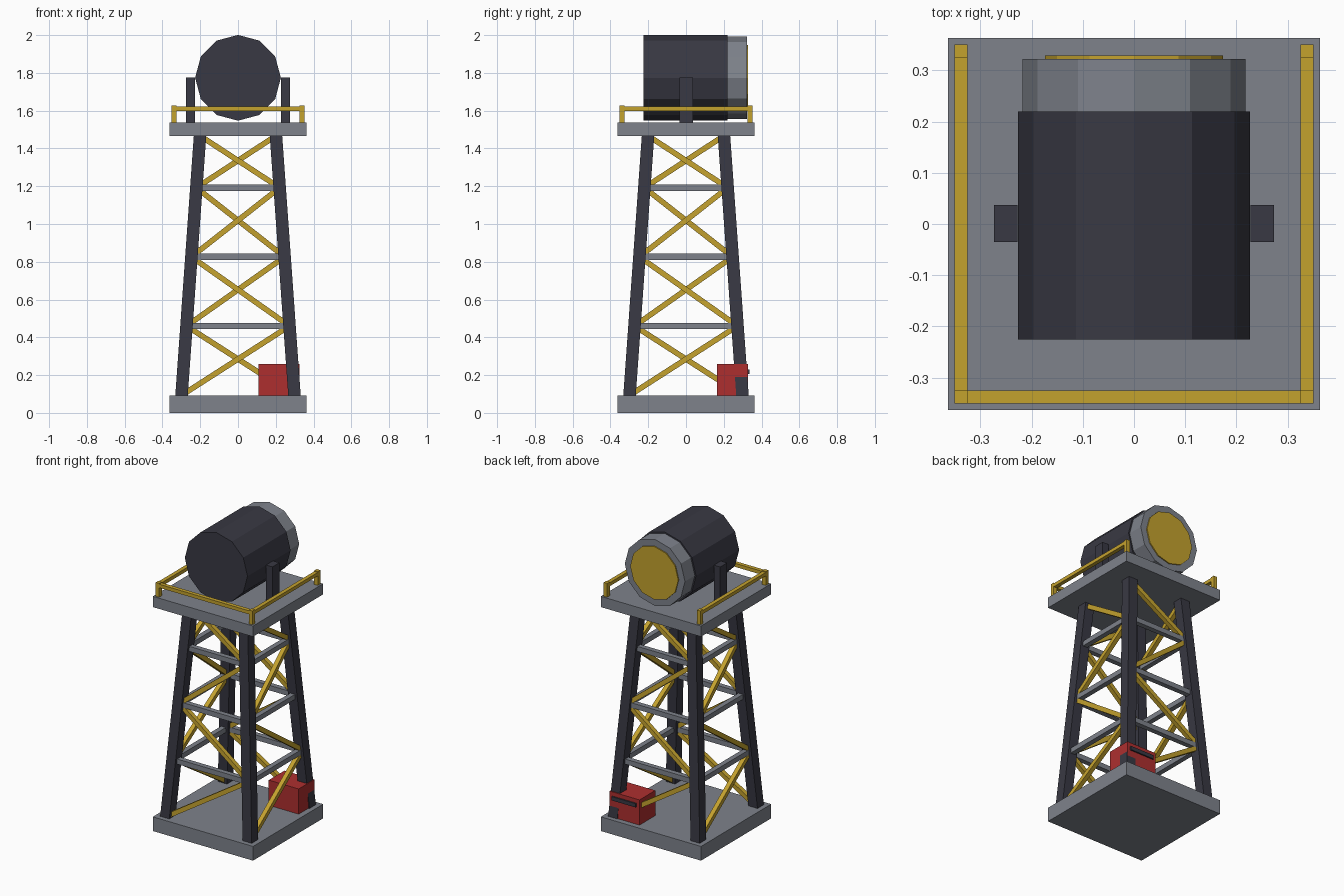
import bpy, bmesh, math
from mathutils import Vector, Matrix

cube = bpy.data.objects.get("Cube")
if cube:
    bpy.data.objects.remove(cube, do_unlink=True)


def material(name, r, g, b):
    m = bpy.data.materials.new(name)
    m.use_nodes = True
    m.diffuse_color = (r, g, b, 1)
    m.node_tree.nodes["Principled BSDF"].inputs["Base Color"].default_value = (r, g, b, 1)
    return m


DARK = material("dark steel", 0.04, 0.04, 0.056)
GREY = material("grey metal", 0.21, 0.225, 0.26)
YELLOW = material("safety yellow", 0.55, 0.36, 0.027)
RED = material("red paint", 0.42, 0.028, 0.028)


def finish(name, bm, mat):
    bmesh.ops.recalc_face_normals(bm, faces=bm.faces)
    mesh = bpy.data.meshes.new(name)
    bm.to_mesh(mesh)
    bm.free()
    mesh.materials.append(mat)
    ob = bpy.data.objects.new(name, mesh)
    bpy.context.collection.objects.link(ob)
    return ob


def box(name, lo, hi, mat):
    lo, hi = Vector(lo), Vector(hi)
    bm = bmesh.new()
    bmesh.ops.create_cube(bm, size=1)
    for v in bm.verts:
        v.co = (lo + hi) / 2 + v.co * (hi - lo)
    return finish(name, bm, mat)


def beam(name, a, b, width, mat, outward):
    """Square bar from a to b with one side facing outward."""
    d = (b - a).normalized()
    up = d.cross(outward).normalized()
    side = up.cross(d)
    bm = bmesh.new()
    bmesh.ops.create_cube(bm, size=1)
    for v in bm.verts:
        t = v.co.copy()
        v.co = (a + b) / 2 + (b - a) * t.x + (side * t.y + up * t.z) * width
    return finish(name, bm, mat)


def drum(name, y0, y1, radius, mat):
    """Twelve-sided cylinder lying along y."""
    bm = bmesh.new()
    bmesh.ops.create_cone(bm, cap_ends=True, segments=12, radius1=radius,
                          radius2=radius, depth=y1 - y0)
    bm.transform(Matrix.Translation((0, (y0 + y1) / 2, LAMP_Z))
                 @ Matrix.Rotation(math.pi / 2, 4, 'X'))
    return finish(name, bm, mat)


HALF = 0.363
BASE_TOP, DECK_LOW, DECK_TOP = 0.093, 1.467, 1.537
LAMP_Z = 1.774
LEVELS = [BASE_TOP, 0.46, 0.826, 1.192, DECK_LOW]


def spread(z):
    """Distance of a leg centre from the middle at height z."""
    return 0.299 - 0.098 * (z - BASE_TOP) / (DECK_LOW - BASE_TOP)


# Base slab and deck
box("base_slab", (-HALF, -HALF, 0), (HALF, HALF, BASE_TOP), GREY)
box("deck", (-HALF, -HALF, DECK_LOW), (HALF, HALF, DECK_TOP), GREY)

# Four sides of the tower: leg, girders and alternating diagonals
for k in range(4):
    turn = Matrix.Rotation(k * math.pi / 2, 3, 'Z')
    outward = turn @ Vector((0, -1, 0))

    def corner(side, z):
        return turn @ Vector((side * spread(z), -spread(z), z))

    # Leaning leg with level ends
    bm = bmesh.new()
    bmesh.ops.create_cube(bm, size=1)
    for v in bm.verts:
        c = corner(1, DECK_LOW if v.co.z > 0 else BASE_TOP)
        v.co = c + Vector((v.co.x, v.co.y, 0)) * 0.066
    finish(f"leg_{k + 1}", bm, DARK)

    for i, (z0, z1) in enumerate(zip(LEVELS, LEVELS[1:])):
        s = -1 if i % 2 == 0 else 1
        beam(f"brace_{k + 1}_{i + 1}", corner(s, z0), corner(-s, z1), 0.029, YELLOW, outward)
        if i:
            beam(f"girder_{k + 1}_{i}", corner(-1, z0), corner(1, z0), 0.033, GREY, outward)

# Railing, open at the back
R_OUT, R_IN = 0.351, 0.325
RAIL_LOW, RAIL_TOP = 1.599, 1.622
for side, label in ((1, "left"), (-1, "right")):
    x0, x1 = sorted((side * R_IN, side * R_OUT))
    for y0, place in ((-R_OUT, "front"), (R_IN, "back")):
        box(f"rail_post_{place}_{label}", (x0, y0, DECK_TOP),
            (x1, y0 + R_OUT - R_IN, 1.627), YELLOW)
    box(f"rail_{label}", (x0, -R_OUT, RAIL_LOW), (x1, R_OUT, RAIL_TOP), YELLOW)

    # Yoke arm holding the lamp
    x0, x1 = sorted((side * 0.228, side * 0.274))
    box(f"yoke_arm_{label}", (x0, -0.035, DECK_TOP), (x1, 0.037, 1.775), DARK)
box("rail_front", (-R_OUT, -R_OUT, RAIL_LOW), (R_OUT, -R_IN, RAIL_TOP), YELLOW)

# Searchlight
drum("lamp_body", -0.226, 0.22, 0.227, DARK)
drum("lamp_rim", 0.21, 0.322, 0.218, GREY)
drum("lamp_lens", 0.31, 0.329, 0.174, YELLOW)

# Generator box with a dark vent on the back
box("generator_box", (0.108, 0.164, BASE_TOP), (0.325, 0.327, 0.258), RED)
box("generator_vent", (0.129, 0.325, 0.206), (0.304, 0.336, 0.231), DARK)
